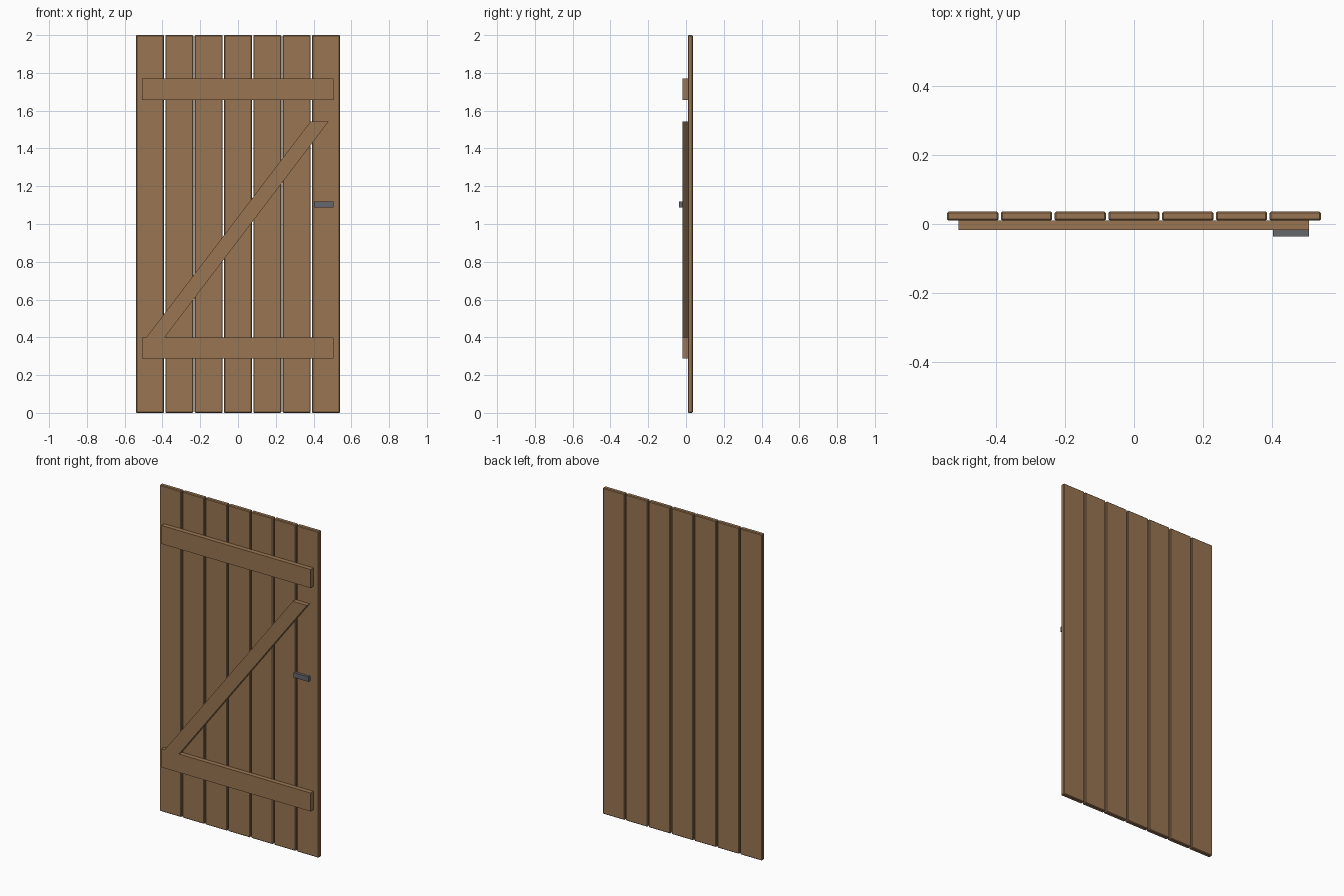
import bpy
import bmesh

if "Cube" in bpy.data.objects:
    bpy.data.objects.remove(bpy.data.objects["Cube"], do_unlink=True)


def material(name, color):
    mat = bpy.data.materials.new(name)
    mat.use_nodes = True
    mat.diffuse_color = color
    mat.node_tree.nodes["Principled BSDF"].inputs["Base Color"].default_value = color
    return mat


wood = material("brown wood", (0.32, 0.18, 0.085, 1))
metal = material("grey metal", (0.13, 0.135, 0.145, 1))


def board(name, outline, front, back, mat, chamfer=0):
    """Extrude an x-z outline from the front depth to the back depth."""
    bm = bmesh.new()
    face = bm.faces.new([bm.verts.new((x, front, z)) for x, z in outline])
    out = bmesh.ops.extrude_face_region(bm, geom=[face])
    verts = [v for v in out["geom"] if isinstance(v, bmesh.types.BMVert)]
    bmesh.ops.translate(bm, verts=verts, vec=(0, back - front, 0))
    if chamfer:
        bmesh.ops.bevel(bm, geom=bm.edges[:], offset=chamfer, segments=1,
                        affect='EDGES')
    bmesh.ops.recalc_face_normals(bm, faces=bm.faces[:])
    mesh = bpy.data.meshes.new(name)
    bm.to_mesh(mesh)
    bm.free()
    mesh.materials.append(mat)
    obj = bpy.data.objects.new(name, mesh)
    bpy.context.collection.objects.link(obj)
    return obj


def rect(x0, x1, z0, z1):
    return [(x0, z0), (x1, z0), (x1, z1), (x0, z1)]


FRONT, RAIL_FRONT, PLANK_FRONT, BACK = -0.036, -0.018, 0.01, 0.036

# Seven upright planks with chamfered edges and narrow gaps
count, width, half = 7, 0.148, 0.54
pitch = (2 * half - width) / (count - 1)
for i in range(count):
    left = -half + i * pitch
    board(f"plank_{i + 1}", rect(left, left + width, 0, 2),
          PLANK_FRONT, BACK, wood, 0.004)

# Cross rails
for name, z0, z1 in (("lower_rail", 0.287, 0.4), ("upper_rail", 1.657, 1.77)):
    board(name, rect(-0.507, 0.505, z0, z1), RAIL_FRONT, PLANK_FRONT, wood)

# Diagonal brace with level-cut ends
board("diagonal_brace",
      [(-0.485, 0.4), (-0.388, 0.4), (0.48, 1.543), (0.384, 1.543)],
      RAIL_FRONT, PLANK_FRONT, wood)

# Handle bar
board("handle", rect(0.402, 0.505, 1.088, 1.118), FRONT, RAIL_FRONT, metal)
